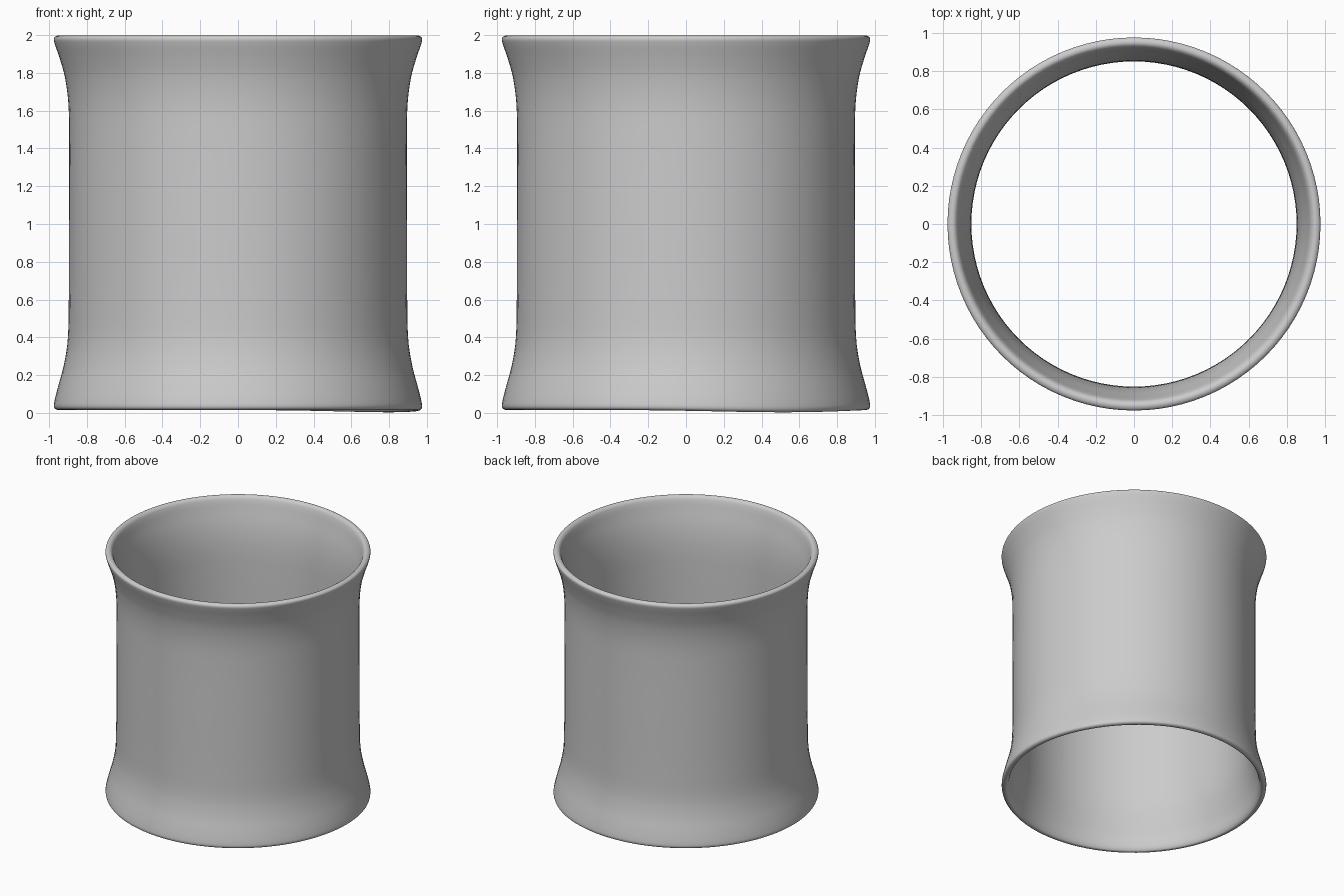
import bpy, bmesh, math
from mathutils import Vector

if "Cube" in bpy.data.objects:
    bpy.data.objects.remove(bpy.data.objects["Cube"])

SEGMENTS = 96
STEPS = 4

# Closed wall cross-section (radius, height): outer wall upward, then inner wall downward
profile = [
    (0.955, 0.016), (0.972, 0.026), (0.974, 0.05), (0.955, 0.13), (0.925, 0.24),
    (0.904, 0.36), (0.897, 0.5), (0.895, 1.0), (0.894, 1.5), (0.899, 1.65),
    (0.917, 1.78), (0.945, 1.88), (0.972, 1.96), (0.974, 1.984), (0.958, 1.997),
    (0.938, 1.995), (0.922, 1.975), (0.902, 1.90), (0.874, 1.78), (0.857, 1.65),
    (0.851, 1.5), (0.851, 1.0), (0.852, 0.5), (0.859, 0.36), (0.882, 0.24),
    (0.908, 0.13), (0.922, 0.05), (0.937, 0.02),
]


def smooth_loop(points, steps):
    """Closed Catmull-Rom curve with chord-limited tangents."""
    pts = [Vector(p) for p in points]
    n, out = len(pts), []
    for i in range(n):
        a, b, c, d = (pts[(i + k) % n] for k in (-1, 0, 1, 2))
        span = (c - b).length
        m0 = (c - a).normalized() * span
        m1 = (d - b).normalized() * span
        for s in range(steps):
            t = s / steps
            out.append(b * (2*t**3 - 3*t**2 + 1) + m0 * (t**3 - 2*t**2 + t)
                       + c * (3*t**2 - 2*t**3) + m1 * (t**3 - t**2))
    return out


# Revolve the cross-section, with a slight dip in the bottom rim on one side
bm = bmesh.new()
section = smooth_loop(profile, STEPS)
rings = []
for i in range(SEGMENTS):
    a = 2 * math.pi * i / SEGMENTS
    dip = 0.013 * max(0, math.cos(a - math.radians(33))) ** 6
    rings.append([bm.verts.new((p.x * math.cos(a), p.x * math.sin(a),
                                p.y - dip * max(0, 1 - p.y / 0.3)))
                  for p in section])
n = len(section)
for i in range(SEGMENTS):
    r, q = rings[i], rings[(i + 1) % SEGMENTS]
    for j in range(n):
        k = (j + 1) % n
        bm.faces.new((r[j], q[j], q[k], r[k])).smooth = True
bmesh.ops.recalc_face_normals(bm, faces=bm.faces[:])

mesh = bpy.data.meshes.new("flared_ring")
bm.to_mesh(mesh)
bm.free()
bpy.context.collection.objects.link(bpy.data.objects.new("flared_ring", mesh))
